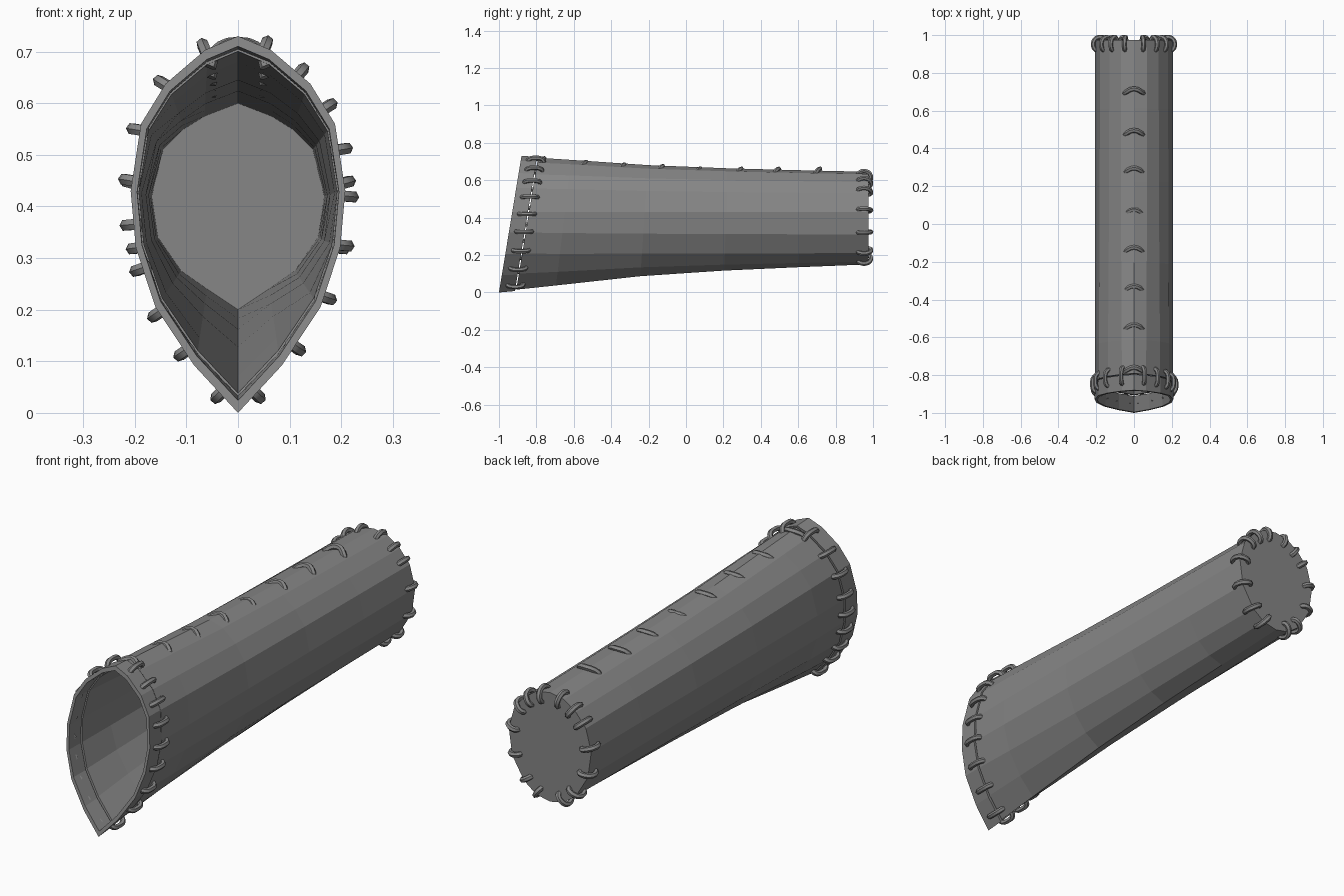
import bpy, bmesh
from mathutils import Vector

cube = bpy.data.objects.get("Cube")
if cube:
    bpy.data.objects.remove(cube)


def material(name, value):
    mat = bpy.data.materials.new(name)
    mat.use_nodes = True
    mat.diffuse_color = (value, value, value, 1)
    mat.node_tree.nodes["Principled BSDF"].inputs["Base Color"].default_value = (value, value, value, 1)
    return mat


leather = material("grey leather", 0.24)

# Half cross-sections (x, z) from the top ridge to the bottom keel
MOUTH = [(0, .73), (.064, .703), (.14, .638), (.188, .56), (.208, .43), (.198, .32), (.16, .205), (.085, .092), (0, 0)]
BACK = [(0, .645), (.07, .632), (.13, .59), (.18, .53), (.207, .43), (.19, .31), (.13, .21), (.07, .165), (0, .15)]
FLOOR = [(0, .6), (.065, .575), (.105, .55), (.145, .51), (.167, .42), (.155, .34), (.11, .275), (.06, .24), (0, .2)]
SLANT = .165
SEAM = .09
END = .975


def blend(a, b, t):
    return [(p[0] * (1 - t) + q[0] * t, p[1] * (1 - t) + q[1] * t) for p, q in zip(a, b)]


def shrink(section, k):
    return [(x * k, .4 + (z - .4) * k) for x, z in section]


def ring(section, y, slant):
    """Full closed ring from a half section, leaning back with height."""
    full = section + [(-x, z) for x, z in section[-2:0:-1]]
    return [Vector((x, y + slant * z, z)) for x, z in full]


def loft(name, rings, caps=False, loop=False):
    bm = bmesh.new()
    rows = [[bm.verts.new(p) for p in r] for r in rings]
    pairs = list(zip(rows, rows[1:])) + ([(rows[-1], rows[0])] if loop else [])
    for a, b in pairs:
        for i in range(len(a)):
            j = (i + 1) % len(a)
            bm.faces.new((a[i], a[j], b[j], b[i]))
    if caps:
        bm.faces.new(rows[0])
        bm.faces.new(rows[-1])
    bmesh.ops.recalc_face_normals(bm, faces=bm.faces)
    mesh = bpy.data.meshes.new(name)
    bm.to_mesh(mesh)
    bm.free()
    mesh.materials.append(leather)
    obj = bpy.data.objects.new(name, mesh)
    bpy.context.collection.objects.link(obj)
    return obj


# Tube: outer skin from back to mouth, then inner skin down to the floor
stations = [(-1 + SEAM, .06), (-.7, .25), (-.25, .58), (.2, .78), (.6, .9), (END, 1)]
outer, inner = [], []
for i, (y, t) in enumerate(stations):
    section = blend(MOUTH, BACK, t)
    lean = SLANT * (1 - t) if i else SLANT
    outer.append(ring(shrink(section, .985) if i == 0 else section, y, lean))
    lining = blend(shrink(MOUTH, .93), FLOOR, t)
    inner.append(ring(lining, min(y, END - .04), lean))
loft("quiver_body", outer[::-1] + inner, caps=True)

# Band around the slanted mouth
near, far = MOUTH, blend(MOUTH, BACK, .05)
loft("mouth_band", [ring(near, -1, SLANT), ring(far, -1 + SEAM - .006, SLANT),
                    ring(shrink(far, .935), -1 + SEAM - .006, SLANT), ring(shrink(near, .94), -1, SLANT)], loop=True)


def point_on(section, z, side):
    """Position and outward direction on a half section at height z."""
    for (x0, z0), (x1, z1) in zip(section, section[1:]):
        if z1 <= z <= z0:
            f = (z0 - z) / (z0 - z1)
            out = Vector((side * (z0 - z1), 0, x1 - x0)).normalized()
            return Vector((side * (x0 + (x1 - x0) * f), 0, z)), out


def stitches(name, paths, radius):
    """Thick thread loops swept along short paths."""
    curve = bpy.data.curves.new(name, 'CURVE')
    curve.dimensions = '3D'
    curve.bevel_depth = radius
    curve.bevel_resolution = 1
    curve.use_fill_caps = True
    curve.resolution_u = 3
    for path in paths:
        spline = curve.splines.new('BEZIER')
        spline.bezier_points.add(len(path) - 1)
        for bp, p in zip(spline.bezier_points, path):
            bp.co = p
            bp.handle_left_type = bp.handle_right_type = 'AUTO'
    temp = bpy.data.objects.new(name + "_path", curve)
    bpy.context.collection.objects.link(temp)
    bpy.context.view_layer.update()
    mesh = bpy.data.meshes.new_from_object(temp.evaluated_get(bpy.context.evaluated_depsgraph_get()))
    bpy.data.objects.remove(temp)
    mesh.materials.clear()
    mesh.materials.append(leather)
    obj = bpy.data.objects.new(name, mesh)
    bpy.context.collection.objects.link(obj)
    obj.select_set(True)
    bpy.context.view_layer.objects.active = obj
    bpy.ops.object.shade_smooth_by_angle()
    obj.select_set(False)


Y = Vector((0, 1, 0))

# Stitches joining band and body
paths = []
heights = {1: (.705, .655, .59, .51, .42, .325, .225, .13, .04),
           -1: (.7, .635, .548, .45, .365, .28, .195, .12, .04)}
for side, zs in heights.items():
    for z in zs:
        p, out = point_on(far, z, side)
        p.y = -1 + SEAM + SLANT * z - .01
        paths.append([p - Y * .045 - out * .012, p - Y * .035 + out * .008, p + out * .016,
                      p + Y * .035 + out * .008, p + Y * .045 - out * .012])
stitches("mouth_stitches", paths, .012)

# Stitches wrapping the back edge onto the end cap
paths = []
for side in (1, -1):
    for z in (.636, .6, .55, .445, .32, .215, .165):
        p, out = point_on(BACK, z, side)
        p.y = END
        paths.append([p - Y * .06 - out * .012, p - Y * .045 + out * .008, p - Y * .01 + out * .012,
                      p + Y * .012 - out * .01, p + Y * .011 - out * .035, p - Y * .012 - out * .045])
stitches("back_stitches", paths, .012)

# Arched stitches along the top ridge
paths = []
for y in (.7, .48, .28, .06, -.14, -.345, -.55, -.775):
    z = .645 + .05 * max(0, (.2 - y)) ** 2 + .008 * (y < 0)
    paths.append([Vector((x, y + dy, z + dz)) for x, dy, dz in
                  ((-.055, -.012, -.03), (-.045, -.004, -.003), (0, .016, .016), (.045, -.004, -.003), (.055, -.012, -.03))])
stitches("ridge_stitches", paths, .013)
